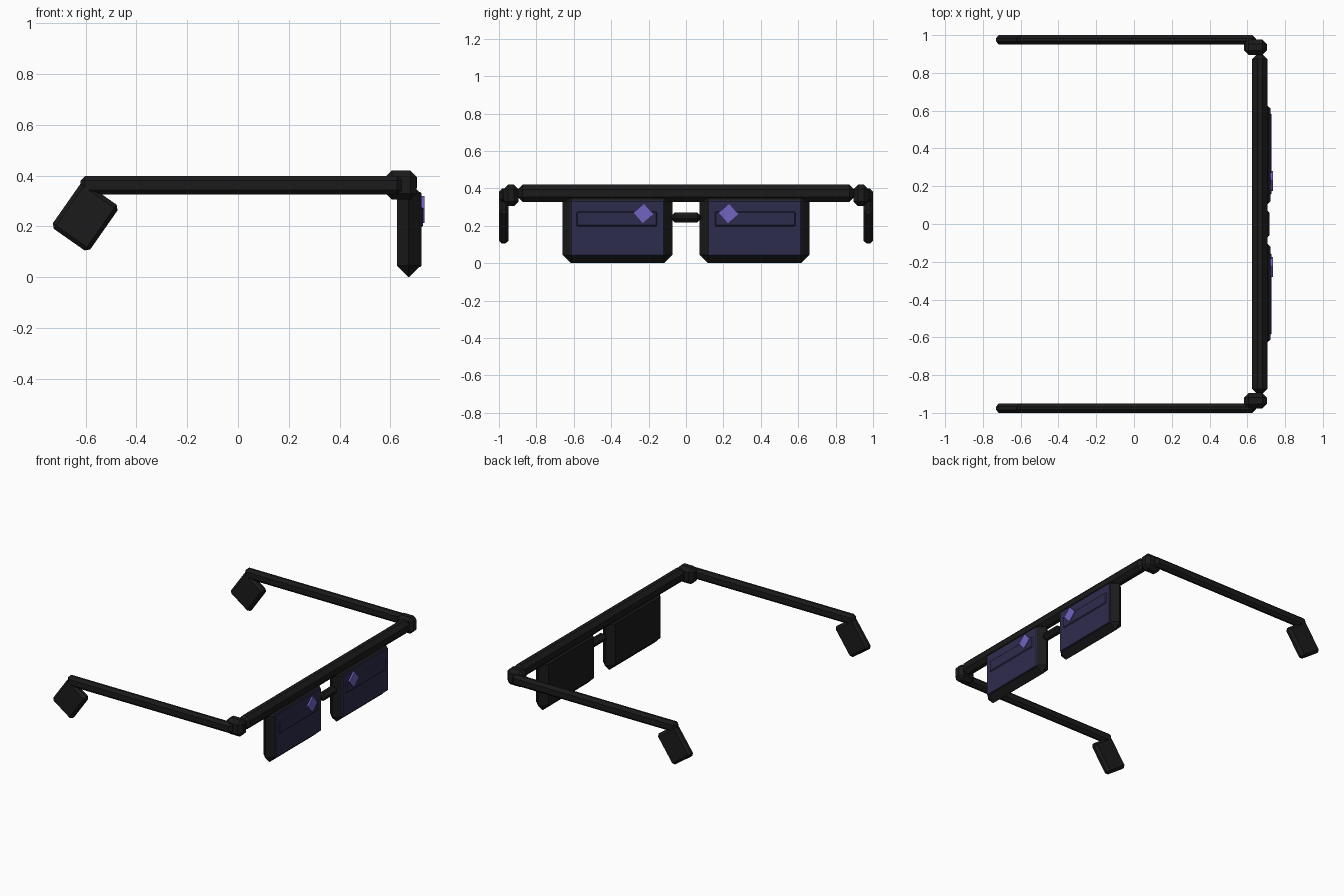
import bpy, bmesh, math
from mathutils import Matrix, Vector

if "Cube" in bpy.data.objects:
    bpy.data.objects.remove(bpy.data.objects["Cube"])


def material(name, rgb):
    m = bpy.data.materials.new(name)
    m.diffuse_color = (*rgb, 1)
    m.use_nodes = True
    m.node_tree.nodes["Principled BSDF"].inputs["Base Color"].default_value = m.diffuse_color
    return m


BLACK = material("matte black", (0.0105, 0.0105, 0.0105))
NAVY = material("dark violet glass", (0.027, 0.025, 0.073))
VIOLET = material("bright violet", (0.165, 0.125, 0.53))


def box(name, lo, hi, bevel, mat, rot=None):
    """Chamfered box between two corners, optionally turned about its centre."""
    lo, hi = Vector(lo), Vector(hi)
    bm = bmesh.new()
    bmesh.ops.create_cube(bm, size=1)
    bmesh.ops.scale(bm, vec=hi - lo, verts=bm.verts)
    if bevel:
        bmesh.ops.bevel(bm, geom=bm.edges[:], offset=bevel, segments=1,
                        affect='EDGES', clamp_overlap=True)
    if rot:
        bmesh.ops.rotate(bm, matrix=rot, verts=bm.verts)
    bmesh.ops.translate(bm, vec=(lo + hi) / 2, verts=bm.verts)
    me = bpy.data.meshes.new(name)
    bm.to_mesh(me)
    bm.free()
    me.materials.append(mat)
    ob = bpy.data.objects.new(name, me)
    bpy.context.collection.objects.link(ob)
    return ob


def pair(name, lo, hi, bevel, mat, rot=None):
    """Same box on the +y and -y sides."""
    box(name + "_left", lo, hi, bevel, mat, rot)
    box(name + "_right", (lo[0], -hi[1], lo[2]), (hi[0], -lo[1], hi[2]), bevel, mat, rot)


# Brow bar and nose bridge
box("brow_bar", (0.626, -0.90, 0.326), (0.706, 0.90, 0.42), 0.027, BLACK)
box("nose_bridge", (0.655, -0.08, 0.218), (0.718, 0.08, 0.272), 0.02, BLACK)

# Lens frames with deep chamfers
pair("lens_frame", (0.626, 0.073, 0.0), (0.719, 0.66, 0.375), 0.045, BLACK)

# Lens plates, raised bands and diamond glints
pair("lens", (0.70, 0.117, 0.04), (0.723, 0.617, 0.335), 0.004, NAVY)
pair("lens_band", (0.712, 0.155, 0.197), (0.729, 0.585, 0.277), 0.006, NAVY)
pair("glint", (0.718, 0.19, 0.2295), (0.735, 0.265, 0.3045), 0, VIOLET,
     Matrix.Rotation(math.radians(41), 3, 'X'))

# Hinges
pair("hinge", (0.582, 0.895, 0.306), (0.704, 0.976, 0.42), 0.024, BLACK)

# Temple arms and angled ear tips
pair("temple_arm", (-0.62, 0.95, 0.326), (0.645, 1.0, 0.399), 0.018, BLACK)
pair("ear_tip", (-0.692, 0.95, 0.128), (-0.512, 1.0, 0.348), 0.016, BLACK,
     Matrix.Rotation(math.radians(35), 3, 'Y'))
